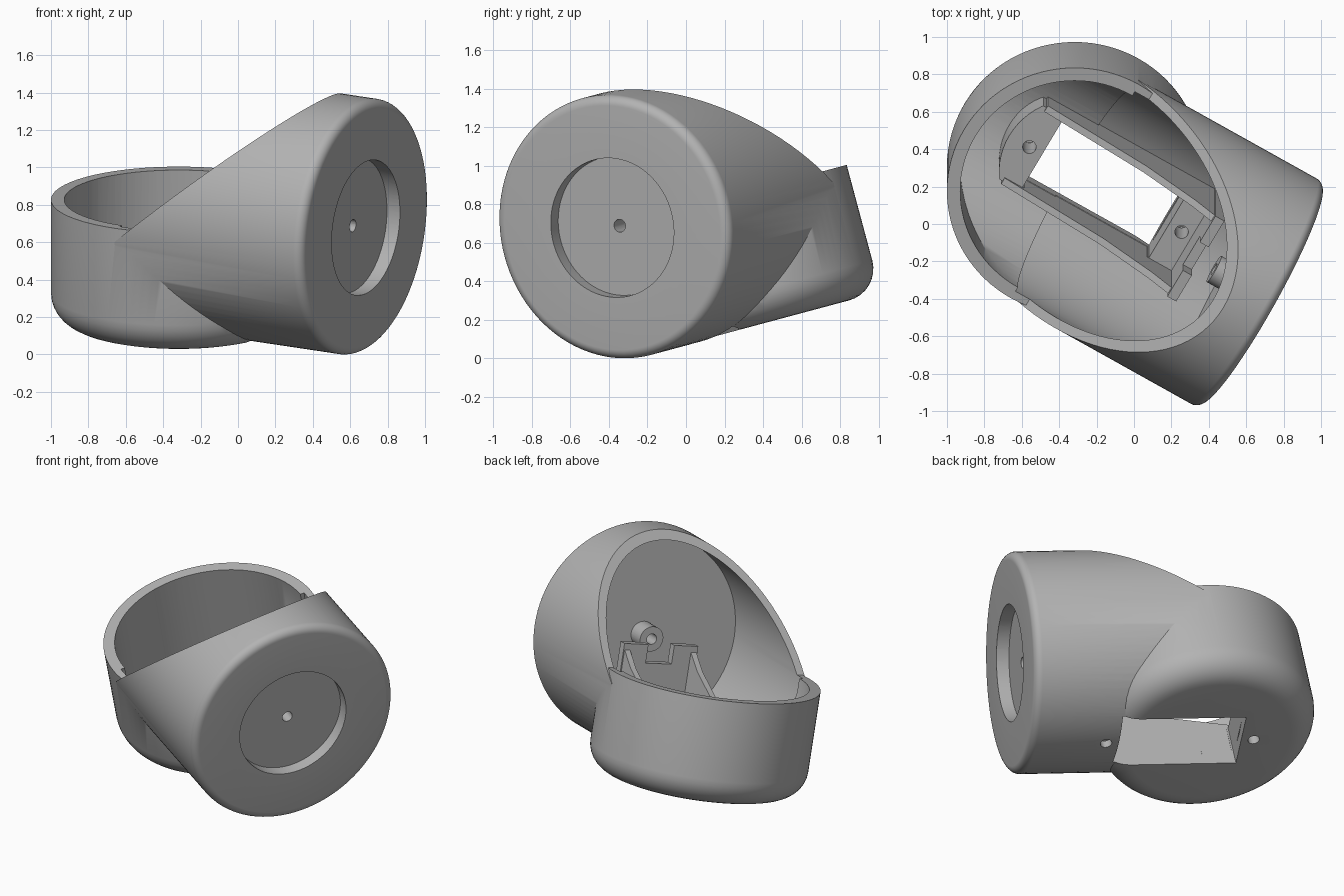
import bpy, bmesh, math
from mathutils import Matrix

cube = bpy.data.objects.get("Cube")
if cube:
    bpy.data.objects.remove(cube, do_unlink=True)

RA, RB = 0.683, 0.69       # outer radii of cup and side tube
RA_IN, RB_IN = 0.612, 0.638  # inner radii
FACE = 1.155       # end plane of the side tube
LEDGE = -0.39      # top of the mounting blocks
LOW = -0.61        # underside of inner parts, buried in the shell

mat = bpy.data.materials.new("plain_grey")
mat.use_nodes = True
grey = (0.45, 0.45, 0.45, 1)
mat.diffuse_color = grey
mat.node_tree.nodes["Principled BSDF"].inputs["Base Color"].default_value = grey

ALONG_X = Matrix.Rotation(math.pi / 2, 4, 'Y')


def finish(bm, name):
    bmesh.ops.recalc_face_normals(bm, faces=bm.faces)
    me = bpy.data.meshes.new(name)
    bm.to_mesh(me)
    bm.free()
    me.materials.append(mat)
    ob = bpy.data.objects.new(name, me)
    bpy.context.collection.objects.link(ob)
    return ob


def lathe(name, profile, matrix=Matrix(), steps=96):
    """Solid of revolution from (radius, height) points."""
    bm = bmesh.new()
    vs = [bm.verts.new((r, 0, h)) for r, h in profile]
    es = [bm.edges.new(pair) for pair in zip(vs, vs[1:])]
    bmesh.ops.spin(bm, geom=vs + es, cent=(0, 0, 0), axis=(0, 0, 1),
                   angle=2 * math.pi, steps=steps)
    bmesh.ops.remove_doubles(bm, verts=bm.verts, dist=1e-4)
    bm.transform(matrix)
    return finish(bm, name)


def rod(name, r, lo, hi, matrix=Matrix(), steps=96):
    return lathe(name, [(0, lo), (r, lo), (r, hi), (0, hi)], matrix, steps)


def fillet(r, h, size, start, end, n=8):
    """Arc points round a centre, angles in degrees."""
    for i in range(n + 1):
        a = math.radians(start + (end - start) * i / n)
        yield (r + size * math.cos(a), h + size * math.sin(a))


def prism(name, points, q0, q1):
    """Side outline in x and z, pushed along y."""
    bm = bmesh.new()
    f = bm.faces.new([bm.verts.new((x, q0, z)) for x, z in points])
    ext = bmesh.ops.extrude_face_region(bm, geom=[f])
    new = [v for v in ext["geom"] if isinstance(v, bmesh.types.BMVert)]
    bmesh.ops.translate(bm, verts=new, vec=(0, q1 - q0, 0))
    return finish(bm, name)


def box(name, x0, x1, half, z0, z1):
    return prism(name, [(x0, z0), (x1, z0), (x1, z1), (x0, z1)], -half, half)


def combine(target, tool, op):
    mod = target.modifiers.new(op, 'BOOLEAN')
    mod.operation = op
    mod.solver = 'EXACT'
    mod.object = tool
    bpy.context.view_layer.objects.active = target
    bpy.ops.object.modifier_apply(modifier=mod.name)
    bpy.data.objects.remove(tool, do_unlink=True)


# Upright cup with a rounded bottom
round_a = 0.17
cup = lathe("elbow_housing", [(0, -RA), *fillet(RA - round_a, -RA + round_a, round_a, -90, 0),
                              (RA, 0), (0, 0)])

# Side tube, sliced by a slanted plane
round_b = 0.05
tube = lathe("side_tube", [(0, 0), (RB, 0),
                           *fillet(RB - round_b, FACE - round_b, round_b, 0, 90), (0, FACE)], ALONG_X)
slope = 1.2
edge = [(0.09 + slope * s, s) for s in (-0.3, 1)]
combine(tube, prism("slant_cutter", edge + [(-1, 1), (-1, -0.3)], -1, 1), 'DIFFERENCE')
combine(cup, tube, 'UNION')

# Hollow both tubes; the floor of the cup carries on the curve of the side tube
cavity = rod("cup_cavity", RA_IN, -0.9, 0.04)
combine(cavity, rod("floor_curve", RA_IN + 0.006, -1, 1, ALONG_X), 'INTERSECT')
combine(cup, cavity, 'DIFFERENCE')
combine(cup, rod("tube_cavity", RB_IN, 0.003, 0.99, ALONG_X), 'DIFFERENCE')

# Mounting blocks, the rear one with a rounded back
rear = box("rear_block", -0.5, -0.19, 0.235, LOW, LEDGE)
combine(rear, rod("block_outline", 0.405, -1, 0, steps=64), 'INTERSECT')
combine(cup, rear, 'UNION')
combine(cup, box("front_block", 0.57, 0.74, 0.235, LOW, LEDGE), 'UNION')

# Thin side ribs rising to an upright end wall
rise = [(0.76, -0.01), (0.6, -0.13), (0.3, -0.27), (-0.31, LEDGE + 0.01)]
for side in (-1, 1):
    q0, q1 = sorted((side * 0.212, side * 0.25))
    combine(cup, prism("rib", [(-0.31, LOW - 0.005), (0.76, LOW - 0.005)] + rise, q0, q1), 'UNION')
end_wall = box("end_wall", 0.72, 0.775, 0.257, LOW + 0.003, 0)
combine(end_wall, box("wall_notch", 0.6, 0.9, 0.09, -0.12, 0.1), 'DIFFERENCE')
combine(cup, end_wall, 'UNION')

# Slot and screw holes through the bottom
combine(cup, box("slot_cutter", -0.2, 0.58, 0.209, -0.9, LEDGE + 0.1), 'DIFFERENCE')
for p in (-0.28, 0.66):
    hole = rod("screw_cutter", 0.036, -0.9, LEDGE + 0.1, Matrix.Translation((p, 0, 0)), 24)
    combine(cup, hole, 'DIFFERENCE')

# Round recess, centre hub and pivot hole in the end face
combine(cup, rod("recess_cutter", 0.365, FACE - 0.08, FACE + 0.1, ALONG_X), 'DIFFERENCE')
combine(cup, rod("hub", 0.08, 0.86, 1.02, ALONG_X, 32), 'UNION')
combine(cup, rod("pivot_cutter", 0.034, 0.8, 1.2, ALONG_X, 24), 'DIFFERENCE')

# Tilt into the resting pose
pose = (Matrix.Translation((-0.317, 0.175, 0.829))
        @ Matrix.Rotation(math.radians(15), 4, 'X')
        @ Matrix.Rotation(math.radians(-30), 4, 'Z'))
cup.data.transform(pose)
lowest = min(v.co.z for v in cup.data.vertices)
cup.data.transform(Matrix.Translation((0, 0, -lowest)))

bpy.ops.object.select_all(action='DESELECT')
cup.select_set(True)
bpy.context.view_layer.objects.active = cup
bpy.ops.object.shade_smooth_by_angle(angle=math.radians(30))
